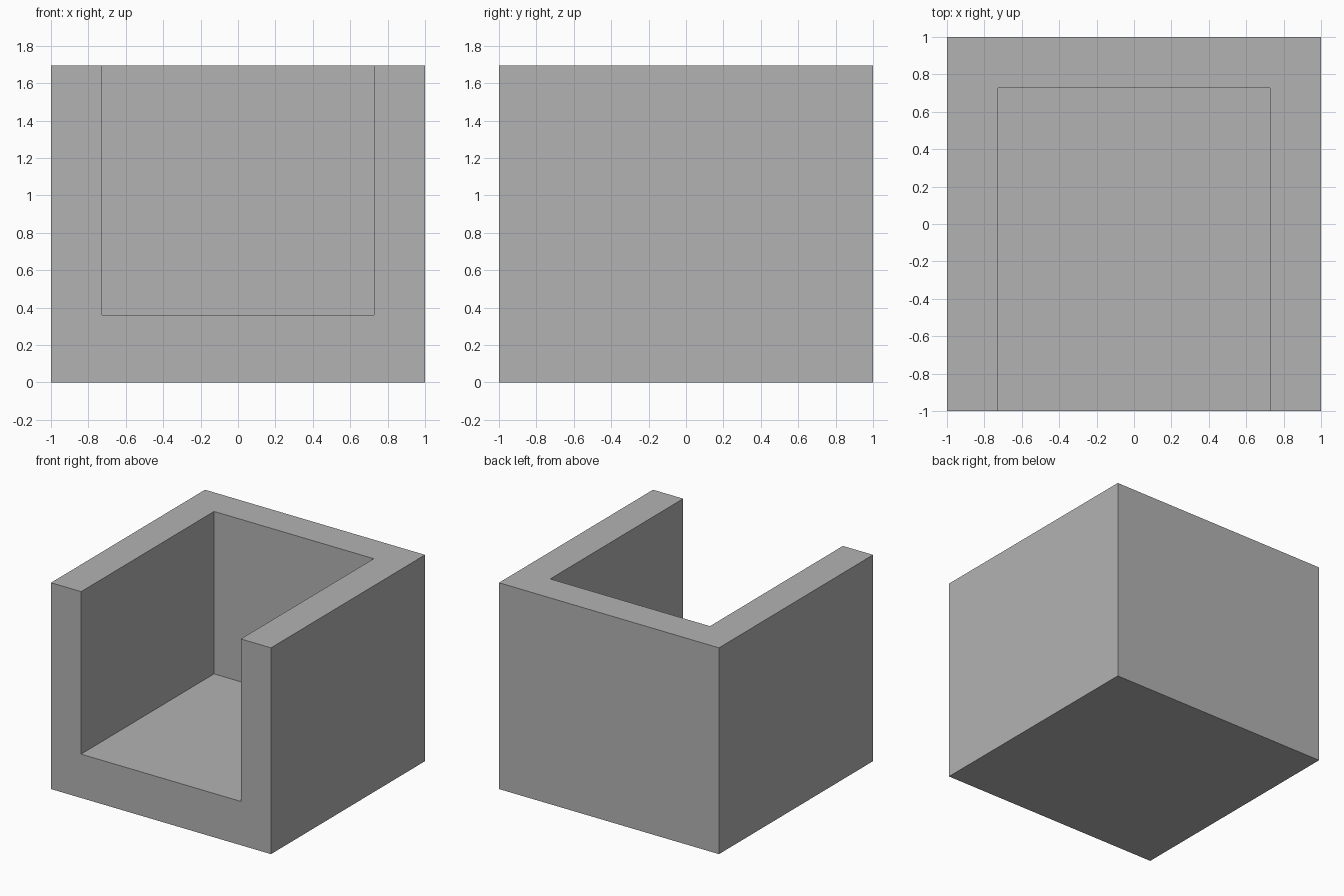
import bpy

# Remove the default cube
if "Cube" in bpy.data.objects:
    bpy.data.objects.remove(bpy.data.objects["Cube"], do_unlink=True)

HEIGHT, FLOOR, WALL = 1.695, 0.36, 0.274


def box(name, low, high):
    """Add an axis-aligned box between two corners."""
    bpy.ops.mesh.primitive_cube_add(size=1)
    obj = bpy.context.object
    obj.name = name
    obj.location = [(a + b) / 2 for a, b in zip(low, high)]
    obj.scale = [b - a for a, b in zip(low, high)]
    bpy.ops.object.transform_apply(location=True, rotation=False, scale=True)
    return obj


# Plain grey material
grey = bpy.data.materials.new("plain_grey")
grey.use_nodes = True
colour = (0.45, 0.45, 0.45, 1)
grey.diffuse_color = colour
grey.node_tree.nodes["Principled BSDF"].inputs["Base Color"].default_value = colour

# Cavity cutter, open at the top and front
cutter = box("cavity_cutter", (WALL - 1, -2, FLOOR), (1 - WALL, 1 - WALL, HEIGHT + 1))
cutter.hide_render = True

# Solid block with the cavity cut out, leaving floor, back and two side walls
shell = box("open_box_shell", (-1, -1, 0), (1, 1, HEIGHT))
shell.data.materials.append(grey)
cut = shell.modifiers.new("cavity", "BOOLEAN")
cut.operation = "DIFFERENCE"
cut.solver = "EXACT"
cut.object = cutter
bpy.ops.object.modifier_apply(modifier=cut.name)
bpy.data.objects.remove(cutter, do_unlink=True)

# One grey throughout, flat faces
shell.data.materials.clear()
shell.data.materials.append(grey)
for face in shell.data.polygons:
    face.material_index = 0
    face.use_smooth = False
